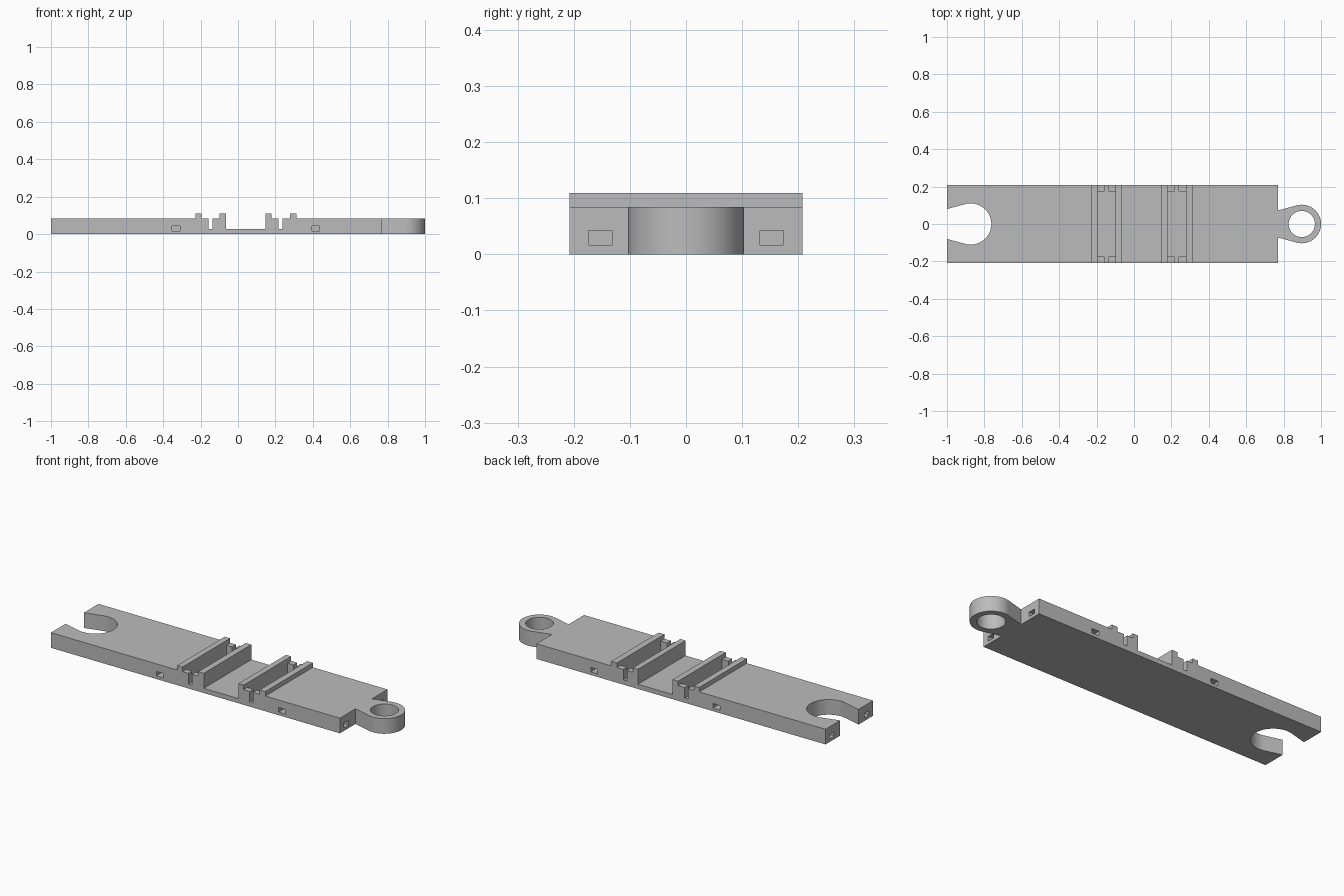
import bpy, bmesh
from math import sin, cos, tan, radians, pi

if "Cube" in bpy.data.objects:
    bpy.data.objects.remove(bpy.data.objects["Cube"], do_unlink=True)

TOP, HALF_W, RIDGE, FLOOR = 0.084, 0.208, 0.109, 0.026
LEFT, RIGHT = -1.0, 0.77
NECK = radians(15)

grey = bpy.data.materials.new("plain grey")
grey.use_nodes = True
colour = (0.5, 0.5, 0.5, 1)
grey.diffuse_color = colour
grey.node_tree.nodes["Principled BSDF"].inputs["Base Color"].default_value = colour


def prism(name, points, low, high, axis="z"):
    """Extrude a closed outline along z, or an (x, z) outline along y."""
    bm = bmesh.new()
    place = (lambda a, b: (a, b, low)) if axis == "z" else (lambda a, b: (a, low, b))
    face = bm.faces.new([bm.verts.new(place(*p)) for p in points])
    step = (0, 0, high - low) if axis == "z" else (0, high - low, 0)
    grown = bmesh.ops.extrude_face_region(bm, geom=[face])["geom"]
    bmesh.ops.translate(bm, vec=step, verts=[g for g in grown if isinstance(g, bmesh.types.BMVert)])
    bmesh.ops.recalc_face_normals(bm, faces=bm.faces)
    mesh = bpy.data.meshes.new(name)
    bm.to_mesh(mesh)
    bm.free()
    mesh.materials.append(grey)
    obj = bpy.data.objects.new(name, mesh)
    bpy.context.collection.objects.link(obj)
    return obj


def box(name, x0, x1, y, z0, z1):
    return prism(name, [(x0, -y), (x1, -y), (x1, y), (x0, y)], z0, z1)


def keyhole(cx, r, start, steps=64):
    """Round head with tangent sides narrowing toward x = start."""
    end = pi / 2 + NECK
    arc = [-end + 2 * end * i / steps for i in range(steps + 1)]
    pts = [(cx + r * cos(a), r * sin(a)) for a in arc]
    mouth = r / cos(NECK) - (cx - start) * tan(NECK)
    return pts + [(start, mouth), (start, -mouth)]


def combine(obj, others, operation):
    for other in others:
        other.hide_render = True
        mod = obj.modifiers.new(operation.lower(), "BOOLEAN")
        mod.operation, mod.solver, mod.object = operation, "EXACT", other
    graph = bpy.context.evaluated_depsgraph_get()
    mesh = bpy.data.meshes.new_from_object(obj.evaluated_get(graph))
    obj.modifiers.clear()
    obj.data = mesh
    for other in others:
        bpy.data.objects.remove(other, do_unlink=True)


# Body: side profile with two pairs of ridges around a sunken middle
profile = [(LEFT, 0), (RIGHT, 0), (RIGHT, TOP)]
for outer, inner in (((0.313, 0.278), (0.18, 0.148)), ((-0.064, -0.098), (-0.194, -0.227))):
    for a, b in (outer, inner):
        profile += [(a, TOP), (a, RIDGE), (b, RIDGE), (b, TOP)]
    if outer[0] > 0:
        profile[-1] = (inner[1], FLOOR)
        profile.append((-0.064, FLOOR))
profile.remove((-0.064, TOP))
profile.append((LEFT, TOP))
body = prism("body_plate", profile, -HALF_W, HALF_W, "y")

# Socket, pockets between the ridges, and end slots
cuts = [prism("socket_cut", keyhole(-0.873, 0.11, LEFT - 0.02), -0.05, 0.2)]
for x0, x1, s0, s1 in ((-0.194, -0.098, -0.158, -0.137), (0.18, 0.278, 0.217, 0.238)):
    cuts.append(box("pocket_cut", x0, x1, 0.175, FLOOR, 0.2))
    cuts.append(box("slot_cut", s0, s1, 0.3, FLOOR, 0.2))

# Elbow ducts from each end to the long sides
for end, near, far in ((LEFT - 0.02, -0.31, -0.354), (RIGHT + 0.02, 0.395, 0.437)):
    for side in (-1, 1):
        elbow = [(end, 0.132), (near, 0.132), (near, 0.25), (far, 0.25), (far, 0.174), (end, 0.174)]
        cuts.append(prism("duct_cut", [(x, side * y) for x, y in elbow], 0.017, 0.042))
combine(body, cuts, "DIFFERENCE")

# Connector ring with a tapered neck
ring = prism("connector_ring", keyhole(0.897, 0.103, RIGHT), 0, TOP)
circle = [(0.897 + 0.07 * cos(2 * pi * i / 64), 0.07 * sin(2 * pi * i / 64)) for i in range(64)]
combine(ring, [prism("ring_hole_cut", circle, -0.05, 0.2)], "DIFFERENCE")

# Smooth the curved walls, keep the edges crisp
for obj in (body, ring):
    bpy.ops.object.select_all(action="DESELECT")
    obj.select_set(True)
    bpy.context.view_layer.objects.active = obj
    bpy.ops.object.shade_smooth_by_angle(angle=radians(20))
